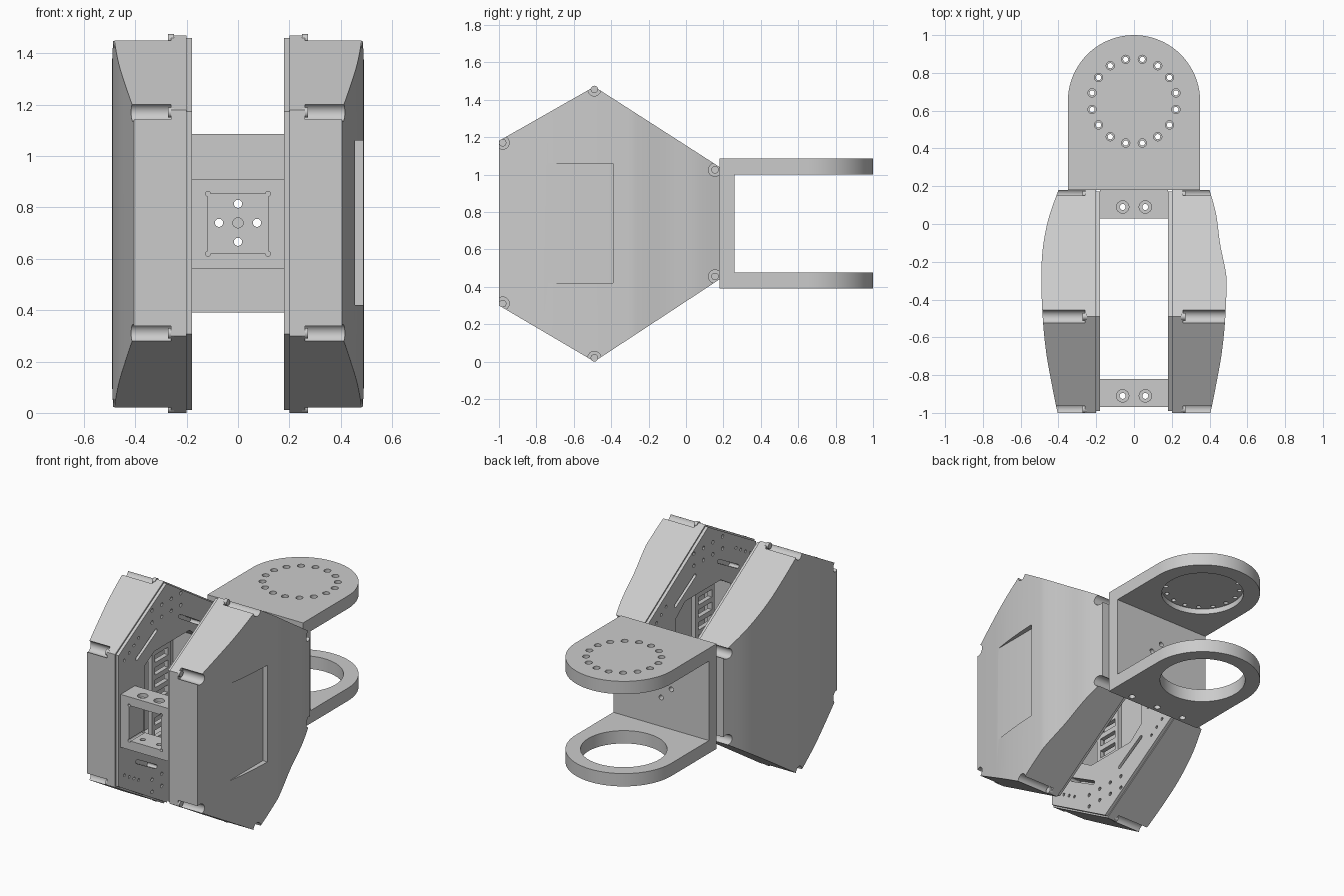
import bpy, bmesh, math
from mathutils import Vector

old = bpy.data.objects.get("Cube")
if old:
    bpy.data.objects.remove(old, do_unlink=True)

GREY = (0.6, 0.6, 0.6, 1)
grey = bpy.data.materials.new("plain_grey")
grey.use_nodes = True
grey.diffuse_color = GREY
grey.node_tree.nodes["Principled BSDF"].inputs["Base Color"].default_value = GREY


def circle(u, v, r, n=16):
    return [(u + r * math.cos(2 * math.pi * i / n), v + r * math.sin(2 * math.pi * i / n))
            for i in range(n)]


def rect(u0, u1, v0, v1):
    return [(u0, v0), (u1, v0), (u1, v1), (u0, v1)]


def slot(a, b, r, n=6):
    """Round-ended slot between two points."""
    a, b = Vector(a), Vector(b)
    base = math.atan2(b.y - a.y, b.x - a.x) - math.pi / 2
    pts = []
    for c, start in ((b, base), (a, base + math.pi)):
        for i in range(n + 1):
            t = start + math.pi * i / n
            pts.append((c.x + r * math.cos(t), c.y + r * math.sin(t)))
    return pts


def smooth_path(pts, n=6):
    """Catmull-Rom curve through the points."""
    p = [Vector(q) for q in [pts[0]] + pts + [pts[-1]]]
    out = []
    for a, b, c, d in zip(p, p[1:], p[2:], p[3:]):
        for i in range(n):
            t = i / n
            q = 0.5 * (2 * b + (c - a) * t + (2 * a - 5 * b + 4 * c - d) * t**2
                       + (3 * b - a - 3 * c + d) * t**3)
            out.append((q.x, q.y))
    return out + [pts[-1]]


def prisms(name, solids):
    """Object made of extruded outlines: (points, axis, low, high)."""
    bm = bmesh.new()
    place = {"X": lambda u, v, w: (w, u, v), "Y": lambda u, v, w: (u, w, v),
             "Z": lambda u, v, w: (u, v, w)}
    for pts, axis, lo, hi in solids:
        low = [bm.verts.new(place[axis](u, v, lo)) for u, v in pts]
        top = [bm.verts.new(place[axis](u, v, hi)) for u, v in pts]
        bm.faces.new(low)
        bm.faces.new(top)
        for i in range(len(pts)):
            j = (i + 1) % len(pts)
            bm.faces.new((low[i], low[j], top[j], top[i]))
    bmesh.ops.recalc_face_normals(bm, faces=bm.faces)
    mesh = bpy.data.meshes.new(name)
    bm.to_mesh(mesh)
    bm.free()
    mesh.materials.append(grey)
    obj = bpy.data.objects.new(name, mesh)
    bpy.context.collection.objects.link(obj)
    return obj


def select(obj):
    bpy.ops.object.select_all(action="DESELECT")
    obj.select_set(True)
    bpy.context.view_layer.objects.active = obj


def carve(obj, solids, mode="DIFFERENCE"):
    cutter = prisms("cutter", solids)
    cutter.hide_render = True
    mod = obj.modifiers.new("carve", "BOOLEAN")
    mod.operation, mod.solver, mod.object = mode, "EXACT", cutter
    select(obj)
    bpy.ops.object.modifier_apply(modifier=mod.name)
    bpy.data.objects.remove(cutter, do_unlink=True)


def finish(obj):
    select(obj)
    bpy.ops.object.shade_smooth_by_angle(angle=math.radians(25))


# Shared outlines in side elevation
MID = 0.74
HEX = [(-1, 1.18), (-0.49, 1.47), (0.18, 1.04), (0.18, 0.44), (-0.49, 0.0), (-1, 0.30)]
INSET = [(-0.42 + (y + 0.42) * 0.985, MID + (z - MID) * 0.985) for y, z in HEX]
CORNERS = [(-0.98, 1.17), (-0.49, 1.455), (0.155, 1.025),
           (0.155, 0.455), (-0.49, 0.02), (-0.98, 0.31)]
FRONT_CURVE = [(0.405, -1), (0.435, -0.85), (0.465, -0.68), (0.483, -0.5), (0.49, -0.32)]
PLAIN_BACK = [(0.485, -0.15), (0.455, 0.02), (0.40, 0.18)]
WAVY_BACK = [(0.485, -0.25), (0.455, -0.1), (0.435, 0.05), (0.40, 0.18)]
WINDOW = [(-0.72, 0.48), (-0.62, 0.42), (-0.25, 0.42), (-0.15, 0.50),
          (-0.15, 0.98), (-0.25, 1.06), (-0.62, 1.06), (-0.72, 1.00)]

# Fixing holes and slots of the inner plates, repeated above and below the middle
details = []
for up in (1, -1):
    for row in (0.52, 0.60):
        for k in range(4):
            details.append(circle(-0.64 + 0.1 * k, MID + up * row, 0.012, 10))
    details.append(slot((-0.80, MID + up * 0.34), (-0.60, MID + up * 0.45), 0.012))
    details.append(slot((-0.35, MID + up * 0.45), (-0.15, MID + up * 0.33), 0.012))
    for k in range(4):
        details.append(circle(-0.05 + 0.05 * k, MID + up * (0.36 - 0.035 * k), 0.01, 8))
        details.append(circle(-0.93 + 0.05 * k, MID + up * (0.38 + 0.03 * k), 0.01, 8))
for y in (-0.08, -0.03):
    details.append(slot((y, MID - 0.15), (y, MID + 0.15), 0.01))

for s, side, back in ((1, "left", WAVY_BACK), (-1, "right", PLAIN_BACK)):
    def across(pts, a, b):
        return (pts, "X", min(s * a, s * b), max(s * a, s * b))

    # Curved outer cover trimmed to the hexagon
    curve = smooth_path(FRONT_CURVE + back)
    plan = [(0.2, -1)] + curve + [(0.2, 0.18)]
    cover = prisms(side + "_cover", [([(s * x, y) for x, y in plan], "Z", -0.2, 1.7)])
    carve(cover, [across(HEX, 0.1, 0.7)], "INTERSECT")
    carve(cover, [across(circle(y, z, 0.035, 24), 0.26, 0.6) for y, z in CORNERS])
    carve(cover, [across(WINDOW, 0.1, 0.37)] + [across(d, 0.1, 0.25) for d in details])
    if s > 0:
        carve(cover, [across(rect(-0.77, -0.39, 0.42, 1.06), 0.455, 0.6)])
    finish(cover)

    # Flat inner plate with window, slots and holes
    plate = prisms(side + "_inner_plate", [across(INSET, 0.18, 0.2)])
    carve(plate, [across(p, 0.1, 0.3) for p in details + [WINDOW]])
    finish(plate)

    # Screw heads in the corner grooves
    finish(prisms(side + "_screws",
                  [across(circle(y, z, 0.02), 0.25, 0.272) for y, z in CORNERS]))

    # Ladder rack inside the window
    rack = prisms(side + "_rack", [across(rect(-0.60, -0.40, 0.43, 1.05), 0.21, 0.24)])
    carve(rack, [across(rect(-0.57, -0.43, 0.46 + 0.083 * k, 0.51 + 0.083 * k), 0.1, 0.3)
                 for k in range(7)])

# Open spacer frames joining the two sides
for name, y0, y1 in (("front_spacer", -0.97, -0.82), ("rear_spacer", 0.03, 0.18)):
    frame = prisms(name, [(rect(-0.18, 0.18, 0.56, 0.91), "Y", y0, y1)])
    carve(frame, [(rect(-0.117, 0.117, 0.62, 0.853), "Y", y0 - 0.1, y1 + 0.1)])
    carve(frame, [(circle(x, z, 0.01, 12), "Y", y0 - 0.1, y1 + 0.1)
                  for x in (-0.117, 0.117) for z in (0.62, 0.853)])
    yc = y0 + 0.06
    carve(frame, [(circle(x, yc, 0.016), "Z", 0.5, 1) for x in (-0.06, 0.06)])
    carve(frame, [(circle(x, yc, 0.033), "Z", 0.885, 1) for x in (-0.06, 0.06)])
    finish(frame)

# Rear U-shaped bracket with round-ended arms
U = [(0.18, 0.39), (1.1, 0.39), (1.1, 0.475), (0.26, 0.475),
     (0.26, 1.0), (1.1, 1.0), (1.1, 1.085), (0.18, 1.085)]
bracket = prisms("rear_bracket", [(U, "X", -0.5, 0.5)])
arc = [(0.35 * math.cos(math.pi * i / 40), 0.65 + 0.35 * math.sin(math.pi * i / 40))
       for i in range(41)]
carve(bracket, [(arc + [(-0.35, 0.1), (0.35, 0.1)], "Z", 0, 2)], "INTERSECT")
carve(bracket, [(circle(0, 0.65, 0.26, 48), "Z", 0.3, 0.6),
                (circle(0, 0.65, 0.25, 48), "Z", 0.9, 1.035)])
ring = circle(0, 0.65, 0.226, 16)
turn = math.pi / 16
ring = [(x * math.cos(turn) - (y - 0.65) * math.sin(turn),
         0.65 + x * math.sin(turn) + (y - 0.65) * math.cos(turn)) for x, y in ring]
carve(bracket, [(circle(x, y, 0.014, 12), "Z", 0.95, 1.2) for x, y in ring])
carve(bracket, [(circle(x, y, 0.022, 16), "Z", 1.06, 1.2) for x, y in ring])
carve(bracket, [(circle(x, z, 0.016), "Y", 0.1, 0.35)
                for x, z in ((-0.074, MID), (0.074, MID), (0, MID + 0.074), (0, MID - 0.074))]
      + [(circle(0, MID, 0.02), "Y", 0.1, 0.2)]
      + [(circle(x, 0.22, 0.02), "Z", 0.3, 0.45) for x in (-0.2, 0, 0.2)])
finish(bracket)
